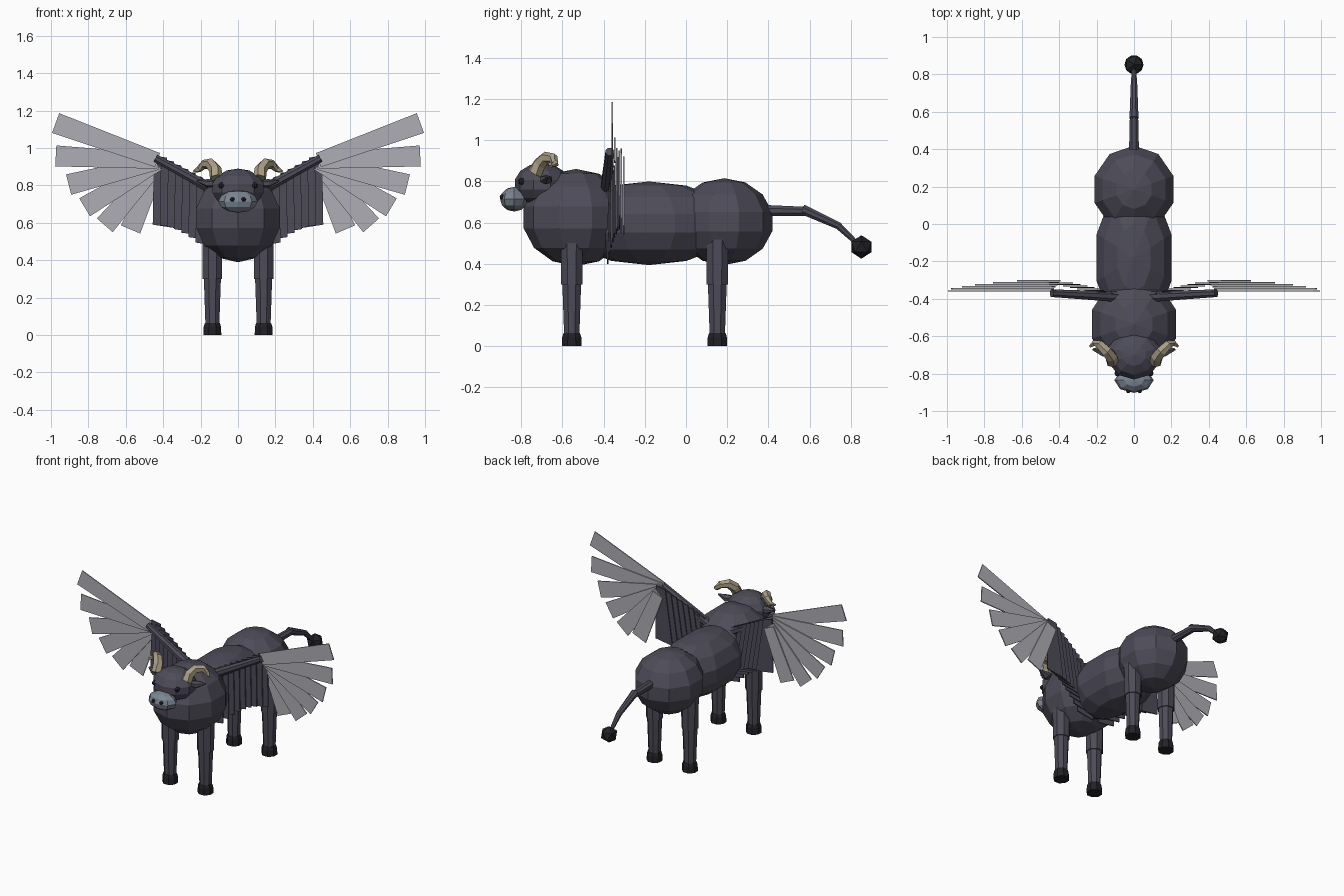
import bpy, bmesh, math
from mathutils import Vector, Matrix

if "Cube" in bpy.data.objects:
    bpy.data.objects.remove(bpy.data.objects["Cube"], do_unlink=True)


def material(name, rgb):
    m = bpy.data.materials.new(name)
    m.use_nodes = True
    m.diffuse_color = (*rgb, 1)
    m.node_tree.nodes["Principled BSDF"].inputs["Base Color"].default_value = (*rgb, 1)
    return m


HIDE = material("charcoal hide", (0.075, 0.071, 0.098))
MUZZLE = material("blue grey muzzle", (0.20, 0.24, 0.29))
DARK = material("near black", (0.016, 0.015, 0.02))
HORN = material("pale horn", (0.40, 0.34, 0.23))
FEATHER = material("pale grey feather", (0.42, 0.42, 0.46))


def finish(bm, name, mat):
    bmesh.ops.recalc_face_normals(bm, faces=bm.faces)
    mesh = bpy.data.meshes.new(name)
    bm.to_mesh(mesh)
    bm.free()
    mesh.materials.append(mat)
    obj = bpy.data.objects.new(name, mesh)
    bpy.context.collection.objects.link(obj)
    return obj


def ball(name, mat, loc, radii, segments=10, rings=7):
    bm = bmesh.new()
    bmesh.ops.create_uvsphere(bm, u_segments=segments, v_segments=rings, radius=1,
                              matrix=Matrix.Translation(loc) @ Matrix.Diagonal((*radii, 1)))
    return finish(bm, name, mat)


def tube(name, mat, points, radii, sides=8, squash=1):
    """Faceted tapering limb through the points."""
    bm = bmesh.new()
    pts = [Vector(p) for p in points]
    rings = []
    for i, (p, r) in enumerate(zip(pts, radii)):
        tangent = pts[min(i + 1, len(pts) - 1)] - pts[max(i - 1, 0)]
        q = tangent.to_track_quat('Z', 'Y')
        ring = []
        for k in range(sides):
            a = math.tau * (k + 0.5) / sides
            ring.append(bm.verts.new(p + q @ Vector((r * math.cos(a), r * squash * math.sin(a), 0))))
        rings.append(ring)
    for a, b in zip(rings, rings[1:]):
        for k in range(sides):
            n = (k + 1) % sides
            bm.faces.new((a[k], a[n], b[n], b[k]))
    bm.faces.new(rings[0])
    bm.faces.new(rings[-1])
    return finish(bm, name, mat)


def plate(name, mat, outline, y, thick):
    """Thin slab with an outline in x and z."""
    bm = bmesh.new()
    face = bm.faces.new([bm.verts.new((x, y - thick / 2, z)) for x, z in outline])
    out = bmesh.ops.extrude_face_region(bm, geom=[face])["geom"]
    bmesh.ops.translate(bm, vec=(0, thick, 0),
                        verts=[v for v in out if isinstance(v, bmesh.types.BMVert)])
    return finish(bm, name, mat)


# Body and head
ball("chest", HIDE, (0, -0.535, 0.625), (0.241, 0.26, 0.236))
ball("barrel", HIDE, (0, -0.18, 0.597), (0.215, 0.42, 0.203))
ball("rump", HIDE, (0, 0.185, 0.605), (0.227, 0.24, 0.211))
ball("head", HIDE, (0, -0.70, 0.785), (0.148, 0.135, 0.105))
ball("muzzle", MUZZLE, (0, -0.835, 0.714), (0.105, 0.068, 0.06), 8, 6)

# Tail
tube("tail_base", HIDE, [(0, 0.34, 0.66), (0, 0.58, 0.655)], (0.03, 0.024))
tube("tail_end", HIDE, [(0, 0.565, 0.665), (0, 0.74, 0.585), (0, 0.83, 0.50)],
     (0.026, 0.019, 0.012))
bm = bmesh.new()
bmesh.ops.create_icosphere(bm, subdivisions=1, radius=0.057,
                           matrix=Matrix.Translation((0, 0.852, 0.482)))
finish(bm, "tail_tuft", DARK)

for side, s in (("left", 1), ("right", -1)):
    # Face
    ball(side + "_eye", DARK, (s * 0.088, -0.798, 0.80), (0.017, 0.017, 0.017), 8, 6)
    ball(side + "_nostril", DARK, (s * 0.03, -0.893, 0.725), (0.012, 0.012, 0.012), 8, 6)
    tube(side + "_ear", HIDE,
         [(s * 0.11, -0.69, 0.81), (s * 0.16, -0.68, 0.81), (s * 0.22, -0.67, 0.825)],
         (0.022, 0.034, 0.006), 6, 0.7)
    horn = [(0.115, -0.735, 0.84), (0.122, -0.71, 0.885), (0.148, -0.68, 0.915),
            (0.182, -0.645, 0.912), (0.21, -0.635, 0.885), (0.236, -0.655, 0.875)]
    tube(side + "_horn", HORN, [(s * x, y, z) for x, y, z in horn],
         (0.036, 0.034, 0.031, 0.025, 0.017, 0.007), 6)

    # Legs
    for end, y in (("front", -0.555), ("hind", 0.152)):
        x = s * 0.137
        name = f"{end}_{side}_"
        tube(name + "upper_leg", HIDE, [(x, y, 0.56), (x, y, 0.30)], (0.058, 0.056))
        tube(name + "lower_leg", HIDE, [(x, y, 0.32), (x, y, 0.05)], (0.05, 0.04))
        tube(name + "hoof", DARK, [(x, y, 0.065), (x, y, 0.045), (x, y, 0)],
             (0.043, 0.05, 0.052))

    # Wing arm
    inner, outer = Vector((0.10, -0.388, 0.76)), Vector((0.44, -0.37, 0.945))
    tube(side + "_wing_arm", HIDE, [(s * p.x, p.y, p.z) for p in (inner, outer)],
         (0.03, 0.022))

    # Overlapping covert feathers hanging from the arm
    count = 9
    for i in range(count):
        t = i / (count - 1)
        x, z = 0.145 + 0.305 * t, 0.795 + 0.165 * t
        bottom = 0.59 - 0.17 * (1 - t) ** 2
        outline = [(x, z), (x - 0.07, z - 0.012), (x - 0.125, bottom - 0.02),
                   (x + 0.006, bottom)]
        plate(f"{side}_covert_{i + 1}", HIDE, [(s * a, b) for a, b in outline],
              -0.38 + 0.065 * t, 0.007)

    # Fanned flight feathers
    lengths = (0.58, 0.545, 0.49, 0.455, 0.43, 0.37)
    angles = (20, 3, -14, -31, -49, -67)
    for i, (length, angle) in enumerate(zip(lengths, angles)):
        a = math.radians(angle)
        along, across = Vector((math.cos(a), math.sin(a))), Vector((-math.sin(a), math.cos(a)))
        root = Vector((0.43, 0.935 - 0.006 * i))
        tip = root + along * length
        outline = [root + across * 0.04, root - across * 0.04,
                   tip - across * 0.056, tip + across * 0.056]
        plate(f"{side}_flight_feather_{i + 1}", FEATHER, [(s * p.x, p.y) for p in outline],
              -0.358 + 0.011 * i, 0.007)
